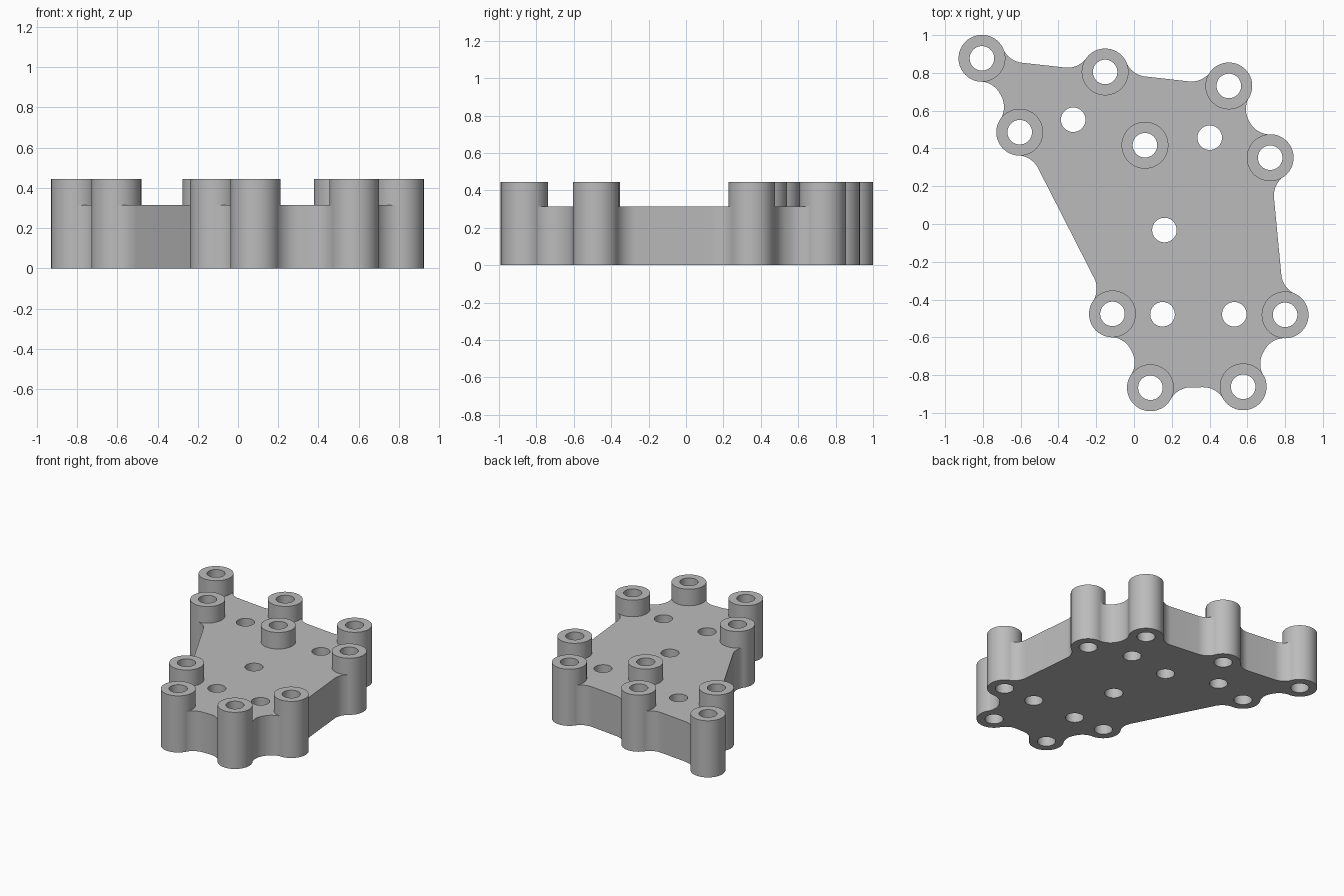
import bpy, bmesh
from math import atan2, cos, sin, pi, sqrt
from mathutils import Vector

if "Cube" in bpy.data.objects:
    bpy.data.objects.remove(bpy.data.objects["Cube"])

R_BOSS, R_HOLE = 0.124, 0.065
PLATE_H, BOSS_H = 0.315, 0.445

# Boss centres clockwise round the rim, then the inner boss and plain holes
RIM = [Vector(p) for p in (
    (-0.805, 0.877), (-0.153, 0.805), (0.502, 0.731), (0.721, 0.351), (0.80, -0.481),
    (0.578, -0.862), (0.087, -0.867), (-0.114, -0.476), (-0.605, 0.486))]
INNER = Vector((0.058, 0.417))
HOLES = [Vector(p) for p in (
    (-0.322, 0.552), (0.401, 0.457), (0.161, -0.032), (0.151, -0.478), (0.531, -0.478))]

grey = bpy.data.materials.new("plain grey")
grey.use_nodes = True
grey.diffuse_color = (0.5, 0.5, 0.5, 1)
grey.node_tree.nodes["Principled BSDF"].inputs["Base Color"].default_value = grey.diffuse_color


def arc(c, r, v0, v1, turn, steps):
    """Points on a circle from direction v0 to v1; turn is 1 for anticlockwise."""
    a0 = atan2(v0.y, v0.x)
    sweep = (turn * (atan2(v1.y, v1.x) - a0)) % (2 * pi) * turn
    return [c + r * Vector((cos(a0 + sweep * i / steps), sin(a0 + sweep * i / steps)))
            for i in range(steps + 1)]


def circle(c, r, n=64):
    return [c + r * Vector((cos(2 * pi * i / n), sin(2 * pi * i / n))) for i in range(n)]


def outline(r):
    """Straight edges between boss centres, filleted into each boss."""
    along = sqrt(3) * r
    edges = []
    for p, q in zip(RIM, RIM[1:] + RIM[:1]):
        d = (q - p).normalized()
        n = Vector((-d.y, d.x))
        edges.append((p + d * along + n * r, q - d * along + n * r, n))
    pts = []
    for i, p in enumerate(RIM):
        c_in, (c0, c1, n) = edges[i - 1][1], edges[i]
        pts += arc(p, r, c_in - p, c0 - p, -1, 36)[:-1]
        pts += arc(c0, r, p - c0, -n, 1, 12)
        pts += arc(c1, r, -n, RIM[(i + 1) % len(RIM)] - c1, 1, 12)[:-1]
    return pts


def solid(name, shapes, height):
    """Extrude flat shapes, each a list of loops with the outer loop first."""
    bm = bmesh.new()
    for loops in shapes:
        edges = []
        for loop in loops:
            vs = [bm.verts.new((p.x, p.y, 0)) for p in loop]
            edges += [bm.edges.new((a, b)) for a, b in zip(vs, vs[1:] + vs[:1])]
        bmesh.ops.triangle_fill(bm, edges=edges, use_beauty=True)
    ext = bmesh.ops.extrude_face_region(bm, geom=bm.faces[:], use_keep_orig=True)
    top = [g for g in ext["geom"] if isinstance(g, bmesh.types.BMVert)]
    bmesh.ops.translate(bm, verts=top, vec=(0, 0, height))
    bmesh.ops.recalc_face_normals(bm, faces=bm.faces[:])
    mesh = bpy.data.meshes.new(name)
    bm.to_mesh(mesh)
    bm.free()
    mesh.materials.append(grey)
    ob = bpy.data.objects.new(name, mesh)
    bpy.context.collection.objects.link(ob)
    return ob


# Plate, its rim just inside the bosses so that the union is clean
bosses_at = RIM + [INNER]
plate = solid("mounting_plate", [[outline(R_BOSS - 0.001)]
              + [circle(c, 0.1) for c in bosses_at]
              + [circle(c, R_HOLE) for c in HOLES]], PLATE_H)

# Hollow bosses running the full height
bosses = solid("bosses", [[circle(c, R_BOSS), circle(c, R_HOLE)] for c in bosses_at], BOSS_H)
bosses.hide_render = True

# Merge into one body and drop the helper
bpy.context.view_layer.objects.active = plate
plate.select_set(True)
union = plate.modifiers.new("union", 'BOOLEAN')
union.operation, union.solver, union.object = 'UNION', 'EXACT', bosses
bpy.ops.object.modifier_apply(modifier=union.name)
bpy.data.objects.remove(bosses)
bpy.ops.object.shade_smooth_by_angle()
